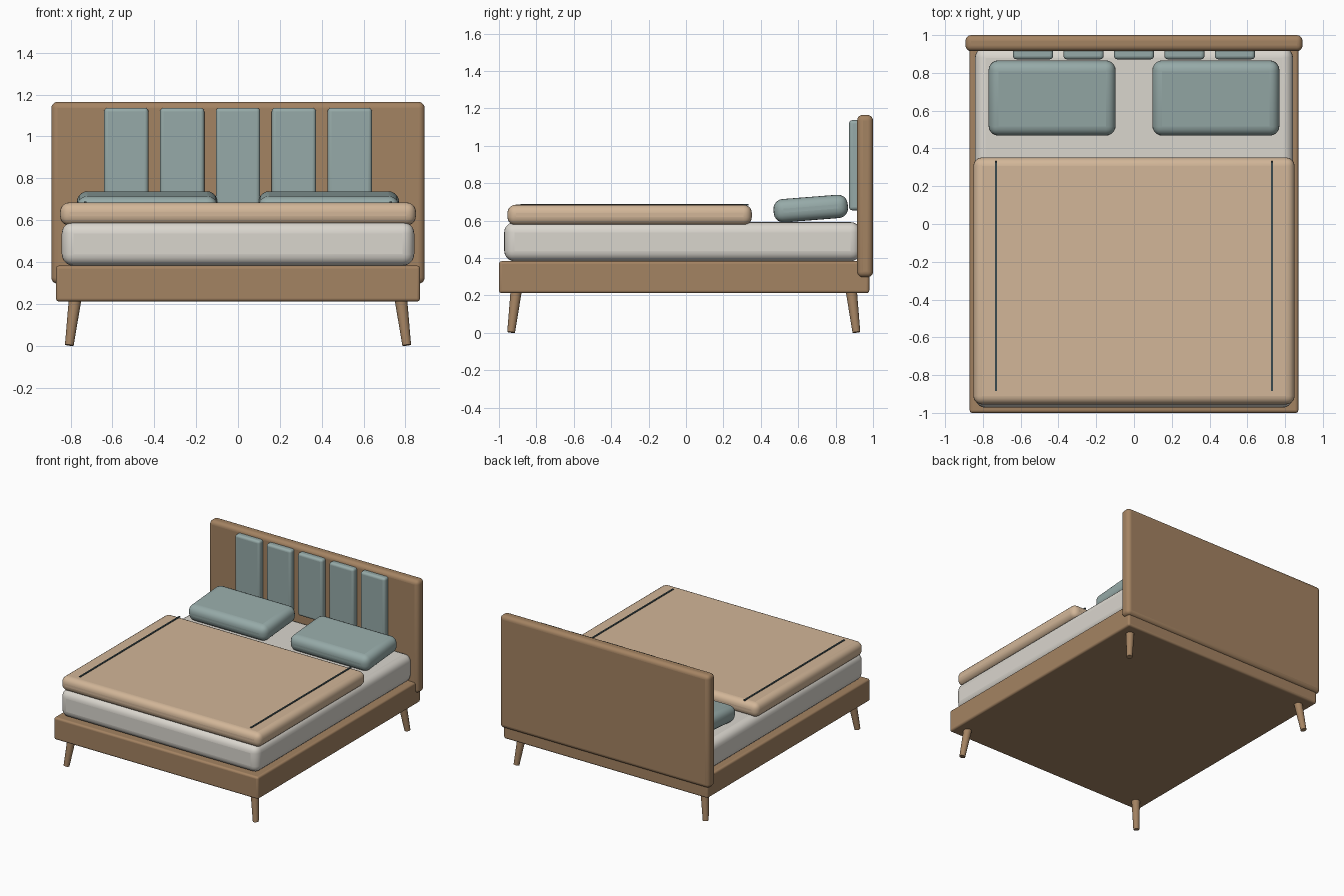
import bpy
import bmesh
import math
from mathutils import Matrix, Vector

if "Cube" in bpy.data.objects:
    bpy.data.objects.remove(bpy.data.objects["Cube"], do_unlink=True)


def material(name, *srgb):
    """Flat material from 0-255 display values, stored as linear."""
    color = [((c / 255 + 0.055) / 1.055) ** 2.4 for c in srgb] + [1]
    mat = bpy.data.materials.new(name)
    mat.use_nodes = True
    mat.diffuse_color = color
    bsdf = mat.node_tree.nodes["Principled BSDF"]
    bsdf.inputs["Base Color"].default_value = color
    bsdf.inputs["Roughness"].default_value = 0.8
    return mat


wood = material("oak wood", 164, 131, 98)
cream = material("cream fabric", 218, 214, 206)
tan = material("tan blanket", 210, 182, 152)
teal = material("grey teal fabric", 150, 170, 168)
dark = material("dark trim", 58, 74, 78)


def finish(bm, name, mat, bevel=0):
    """Turn a bmesh into a smooth shaded object with rounded edges."""
    mesh = bpy.data.meshes.new(name)
    bm.to_mesh(mesh)
    bm.free()
    mesh.materials.append(mat)
    obj = bpy.data.objects.new(name, mesh)
    bpy.context.collection.objects.link(obj)
    if bevel:
        mod = obj.modifiers.new("rounding", "BEVEL")
        mod.width = bevel
        mod.segments = 5
        mod.limit_method = "ANGLE"
    bpy.ops.object.select_all(action="DESELECT")
    obj.select_set(True)
    bpy.context.view_layer.objects.active = obj
    bpy.ops.object.shade_smooth_by_angle(angle=math.radians(35))
    return obj


def box(name, mat, x, y, z, bevel=0, tilt=0):
    """Rounded box from (min, max) ranges, tilted about x."""
    spans = (x, y, z)
    size = [hi - lo for lo, hi in spans]
    bm = bmesh.new()
    bmesh.ops.create_cube(bm, size=1, matrix=Matrix.Diagonal((*size, 1)))
    obj = finish(bm, name, mat, bevel)
    obj.location = [(lo + hi) / 2 for lo, hi in spans]
    obj.rotation_euler.x = math.radians(tilt)
    return obj


def leg(name, foot, top):
    """Tapered round leg running from foot to top."""
    foot, top = Vector(foot), Vector(top)
    axis = top - foot
    bm = bmesh.new()
    bmesh.ops.create_cone(bm, cap_ends=True, segments=20, radius1=0.021,
                          radius2=0.031, depth=axis.length)
    obj = finish(bm, name, wood)
    obj.location = (foot + top) / 2
    obj.rotation_euler = axis.to_track_quat("Z", "Y").to_euler()


# Frame and headboard
box("bed_frame", wood, (-0.87, 0.87), (-1, 0.98), (0.212, 0.383), 0.015)
box("headboard", wood, (-0.892, 0.892), (0.915, 1), (0.297, 1.165), 0.03)

# Bedding
box("mattress", cream, (-0.842, 0.842), (-0.972, 0.935), (0.383, 0.592), 0.055)
box("blanket", tan, (-0.85, 0.85), (-0.955, 0.352), (0.575, 0.685), 0.045)

# Upholstered headboard slats
for i in range(-2, 3):
    cx = i * 0.267
    box(f"headboard_pad_{i + 3}", teal, (cx - 0.106, cx + 0.106),
        (0.872, 0.93), (0.655, 1.137), 0.018)

# Mirrored pairs: pillows, blanket trim and splayed legs
for side, s in (("left", 1), ("right", -1)):
    box(f"{side}_pillow", teal, sorted((s * 0.097, s * 0.77)),
        (0.468, 0.866), (0.602, 0.727), 0.052, tilt=4.5)
    box(f"{side}_blanket_trim", dark, sorted((s * 0.724, s * 0.736)),
        (-0.885, 0.333), (0.682, 0.69))
    leg(f"front_{side}_leg", (s * 0.806, -0.935, 0.003), (s * 0.776, -0.906, 0.24))
    leg(f"back_{side}_leg", (s * 0.806, 0.911, 0.003), (s * 0.776, 0.882, 0.24))
